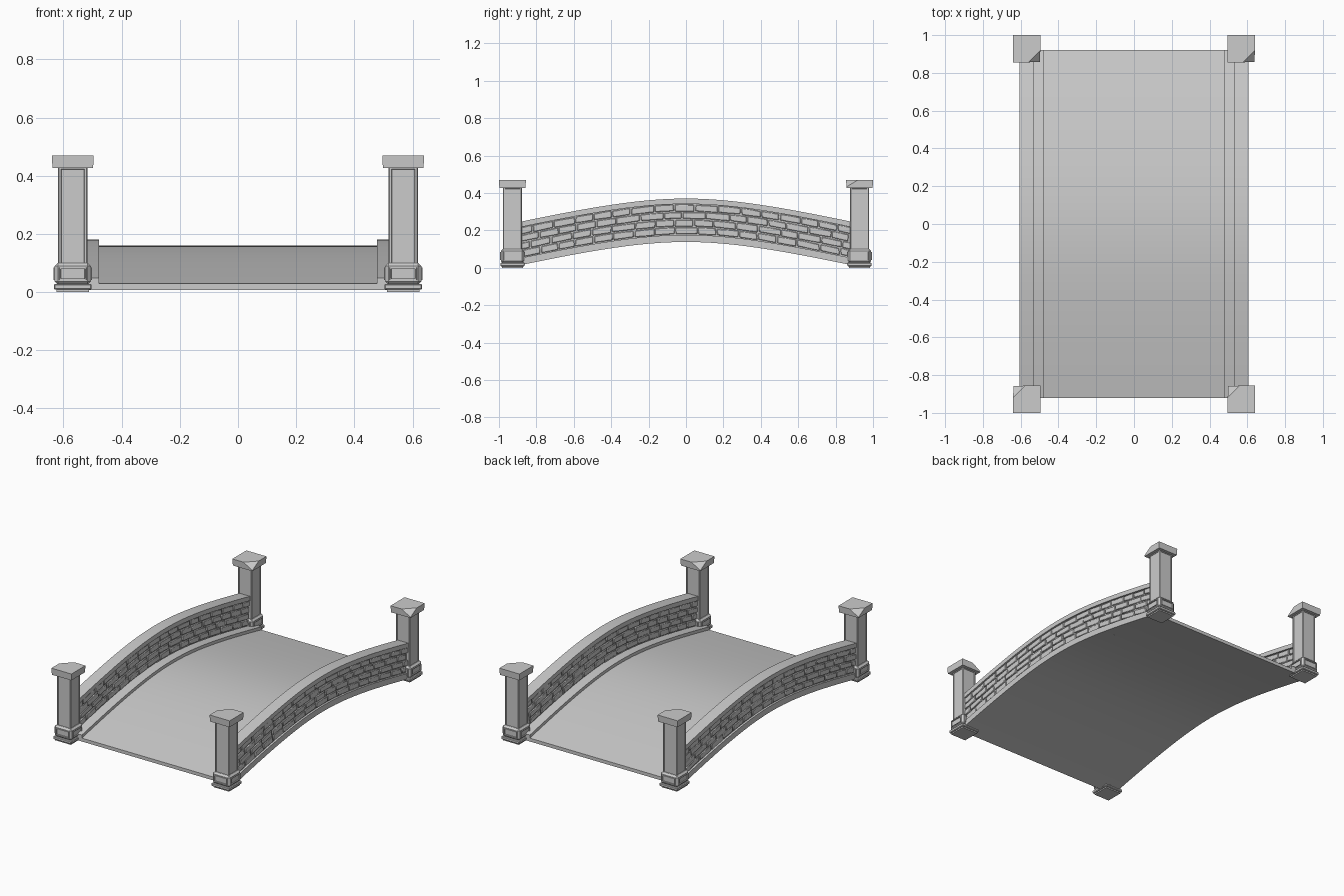
import bpy, bmesh, math, random
from mathutils import Vector

if "Cube" in bpy.data.objects:
    bpy.data.objects.remove(bpy.data.objects["Cube"])

random.seed(4)
PX, PY = 0.568, 0.928          # pillar centre


def drop(y):
    """How far the arch has fallen below its crown at y."""
    return 0.24 * (math.sqrt(y * y + 0.25) - 0.5)


def finish(name, bm, angle=30):
    bmesh.ops.recalc_face_normals(bm, faces=bm.faces)
    me = bpy.data.meshes.new(name)
    bm.to_mesh(me)
    bm.free()
    ob = bpy.data.objects.new(name, me)
    bpy.context.collection.objects.link(ob)
    bpy.ops.object.select_all(action='DESELECT')
    ob.select_set(True)
    bpy.context.view_layer.objects.active = ob
    bpy.ops.object.shade_smooth_by_angle(angle=math.radians(angle))
    return ob


def arched_bar(name, x0, x1, z0, z1, half_len, steps=28):
    """Rectangular section swept along the arch; z values are at the crown."""
    bm = bmesh.new()
    rings = []
    for i in range(steps + 1):
        y = -half_len + 2 * half_len * i / steps
        d = drop(y)
        rings.append([bm.verts.new((x, y, z - d))
                      for x, z in ((x0, z0), (x1, z0), (x1, z1), (x0, z1))])
    for a, b in zip(rings, rings[1:]):
        for k in range(4):
            bm.faces.new((a[k], a[(k + 1) % 4], b[(k + 1) % 4], b[k]))
    bm.faces.new(rings[0])
    bm.faces.new(rings[-1])
    return finish(name, bm)


def block(bm, cx, cy, z0, z1, half, bevel=0.0):
    """Square block added to bm; returns its faces."""
    part = bmesh.new()
    bmesh.ops.create_cube(part, size=1)
    for v in part.verts:
        v.co = Vector((cx + v.co.x * 2 * half, cy + v.co.y * 2 * half,
                       z0 + (v.co.z + 0.5) * (z1 - z0)))
    if bevel:
        bmesh.ops.bevel(part, geom=part.edges[:], offset=bevel, segments=1,
                        affect='EDGES')
    tmp = bpy.data.meshes.new("tmp")
    part.to_mesh(tmp)
    part.free()
    n = len(bm.faces)
    bm.from_mesh(tmp)
    bpy.data.meshes.remove(tmp)
    bm.faces.ensure_lookup_table()
    return bm.faces[n:]


def side_faces(faces):
    """The four large upright faces of a block."""
    for f in faces:
        f.normal_update()
    return [f for f in faces
            if max(abs(f.normal.x), abs(f.normal.y)) > 0.99 and f.calc_area() > 0.001]


def brick_wall(name, sx):
    """Four staggered courses of uneven stones following the arch."""
    bm = bmesh.new()
    rows, z_low, z_high = 4, 0.178, 0.341
    h = (z_high - z_low) / rows
    for r in range(rows):
        y = -0.89 - (0.055 if r % 2 else 0)
        while y < 0.89:
            length = random.uniform(0.09, 0.13)
            a, b = max(y, -0.89) + 0.003, min(y + length, 0.89) - 0.003
            y += length
            if b - a < 0.02:
                continue
            xi = 0.536 + random.uniform(-0.002, 0.003)
            xo = 0.601 + random.uniform(-0.003, 0.002)
            j = lambda s: random.uniform(-s, s)
            vs = []
            for yy in (a, b):
                for z in (z_low + r * h + 0.003, z_low + (r + 1) * h - 0.003):
                    jy, jz = j(0.003), j(0.002)
                    for x in (xi, xo):
                        vs.append(bm.verts.new((sx * x, yy + jy, z + jz - drop(yy))))
            for q in ((0, 1, 3, 2), (4, 6, 7, 5), (0, 4, 5, 1),
                      (2, 3, 7, 6), (0, 2, 6, 4), (1, 5, 7, 3)):
                bm.faces.new([vs[k] for k in q])
    ob = finish(name, bm, 20)
    bev = ob.modifiers.new("worn_edges", 'BEVEL')
    bev.width, bev.segments = 0.003, 1


def pillar(name, sx, sy):
    cx, cy = sx * PX, sy * PY
    # plinth and shaft
    bm = bmesh.new()
    block(bm, cx, cy, 0.0, 0.012, 0.056)
    block(bm, cx, cy, 0.008, 0.028, 0.065, 0.004)
    shaft = block(bm, cx, cy, 0.09, 0.432, 0.05, 0.003)
    bmesh.ops.inset_individual(bm, faces=side_faces(shaft), thickness=0.009)
    panels = [f for f in side_faces(shaft)]
    bmesh.ops.inset_individual(bm, faces=panels, thickness=0.002, depth=-0.003)
    # base block with raised square rings
    base = block(bm, cx, cy, 0.026, 0.1, 0.062, 0.011)
    sides = side_faces(base)
    bmesh.ops.inset_individual(bm, faces=sides, thickness=0.006)
    bmesh.ops.inset_individual(bm, faces=sides, thickness=0.001, depth=0.004)
    bmesh.ops.inset_individual(bm, faces=sides, thickness=0.006)
    bmesh.ops.inset_individual(bm, faces=sides, thickness=0.001, depth=-0.006)
    finish(name, bm, 20)
    # cap slab with one chipped corner
    bm = bmesh.new()
    block(bm, cx, cy, 0.427, 0.47, 0.072)
    for v in bm.verts:
        if v.co.z < 0.44:
            v.co.x += (cx - v.co.x) * 0.03
            v.co.y += (cy - v.co.y) * 0.03
    n = Vector((sy * 1, -sy * 1, 1.6)).normalized()
    corner = Vector((cx + sy * 0.072, cy - sy * 0.072, 0.47))
    res = bmesh.ops.bisect_plane(bm, geom=bm.verts[:] + bm.edges[:] + bm.faces[:],
                                 plane_co=corner - n * 0.03, plane_no=n,
                                 clear_outer=True)
    bmesh.ops.holes_fill(bm, edges=[e for e in res['geom_cut']
                                    if isinstance(e, bmesh.types.BMEdge)])
    finish(name + "_cap", bm, 20)


# walkway
arched_bar("deck", -0.536, 0.536, 0.138, 0.16, 0.92)

# side walls: curb, lower beam, mortar core, stones and coping
for side, sx in (("left", -1), ("right", 1)):
    arched_bar(side + "_curb", sx * 0.477, sx * 0.535, 0.145, 0.18, 0.92)
    arched_bar(side + "_lower_beam", sx * 0.531, sx * 0.607, 0.138, 0.176, 0.915)
    arched_bar(side + "_wall_core", sx * 0.543, sx * 0.594, 0.16, 0.35, 0.9)
    arched_bar(side + "_coping", sx * 0.531, sx * 0.606, 0.341, 0.37, 0.9)
    brick_wall(side + "_wall_stones", sx)
    for end, sy in (("front", -1), ("back", 1)):
        pillar(f"{end}_{side}_pillar", sx, sy)
